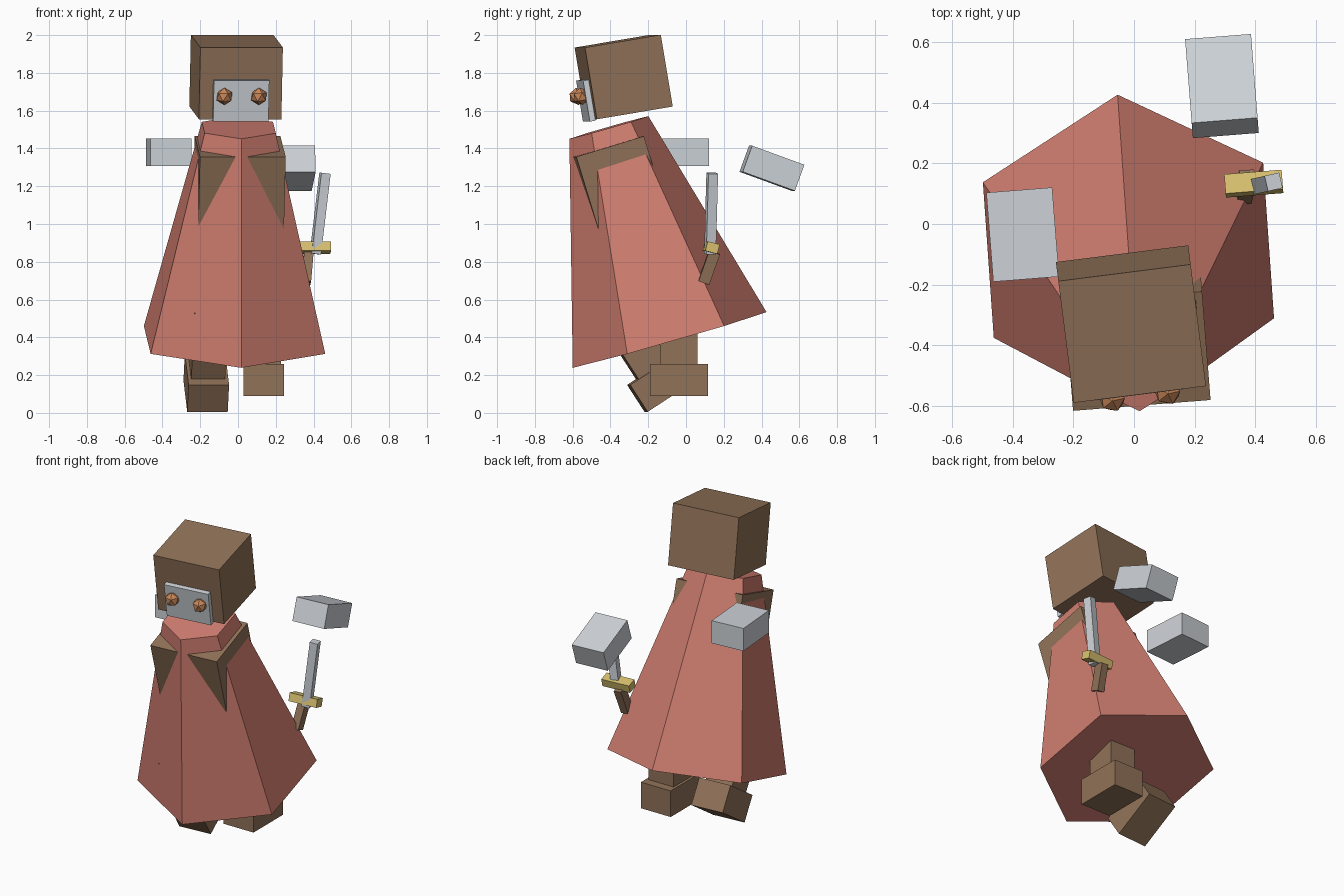
import bpy
from math import radians
from mathutils import Matrix, Vector

cube = bpy.data.objects.get("Cube")
if cube:
    bpy.data.objects.remove(cube, do_unlink=True)


def material(name, rgb):
    m = bpy.data.materials.new(name)
    m.use_nodes = True
    col = (*rgb, 1)
    m.diffuse_color = col
    m.node_tree.nodes["Principled BSDF"].inputs["Base Color"].default_value = col
    return m


brown = material("brown leather", (0.28, 0.168, 0.098))
red = material("red cloth", (0.63, 0.205, 0.16))
steel = material("pale steel", (0.61, 0.645, 0.68))
gold = material("gold", (0.69, 0.53, 0.16))
copper = material("copper", (0.58, 0.24, 0.10))


def frame(loc, pitch=0, roll=0, yaw=0):
    """Placement matrix: roll, then pitch, then yaw, in degrees."""
    return (Matrix.Translation(loc) @ Matrix.Rotation(radians(yaw), 4, 'Z')
            @ Matrix.Rotation(radians(pitch), 4, 'X')
            @ Matrix.Rotation(radians(roll), 4, 'Y'))


def finish(name, mat, place):
    ob = bpy.context.object
    ob.name = name
    ob.data.materials.append(mat)
    ob.matrix_world = place
    return ob


def box(name, mat, size, place, offset=(0, 0, 0)):
    bpy.ops.mesh.primitive_cube_add(size=1)
    ob = finish(name, mat, place)
    ob.data.transform(Matrix.Translation(offset) @ Matrix.Diagonal((*size, 1)))
    return ob


# Head with face plate and faceted eyes
head = frame((-0.01, -0.33, 1.778), pitch=9.5, yaw=7.2)
box("head", brown, (0.44, 0.41, 0.385), head)
box("face_plate", steel, (0.295, 0.03, 0.22), head, (0, -0.22, -0.09))
for side, x in (("right", -0.092), ("left", 0.092)):
    bpy.ops.mesh.primitive_ico_sphere_add(subdivisions=1, radius=0.046)
    finish(side + "_eye", copper, head @ Matrix.Translation((x, -0.25, -0.062)))

# Six-sided cloak leaning forward
bpy.ops.mesh.primitive_cone_add(vertices=6, radius1=0.535, radius2=0.218, depth=1.17)
finish("cloak", red, frame((-0.007, -0.2475, 0.9485), pitch=16, yaw=4))

# Torso and belt, whose corners push through the cloak
torso = frame((0.005, -0.335, 1.133), pitch=17, yaw=4.5)
box("torso", brown, (0.455, 0.375, 0.58), torso)
box("belt", gold, (0.495, 0.415, 0.08), torso, (0, 0, -0.27))

# Legs: each foot is the origin of its leg
for side, place in (("left", frame((0.137, -0.037, 0.175))),
                    ("right", frame((-0.168, -0.13, 0.16), pitch=33, yaw=4.5))):
    box(side + "_foot", brown, (0.215, 0.305, 0.17), place)
    box(side + "_shin", brown, (0.18, 0.195, 0.425), place, (0, 0, 0.29))

# Floating gauntlets
glove = (0.218, 0.295, 0.147)
box("right_gauntlet", steel, glove, frame((-0.367, -0.035, 1.38), yaw=4.5))
box("left_gauntlet", steel, glove, frame((0.29, 0.455, 1.295), pitch=-20, yaw=4.5))

# Sword
box("sword_blade", steel, (0.05, 0.052, 0.43), frame((0.435, 0.133, 1.055), roll=7, yaw=13))
box("sword_guard", gold, (0.19, 0.066, 0.052), frame((0.395, 0.133, 0.875), pitch=-15, yaw=4.5))
box("sword_grip", brown, (0.05, 0.06, 0.17), frame((0.367, 0.122, 0.77), pitch=-19, roll=6, yaw=4.5))
